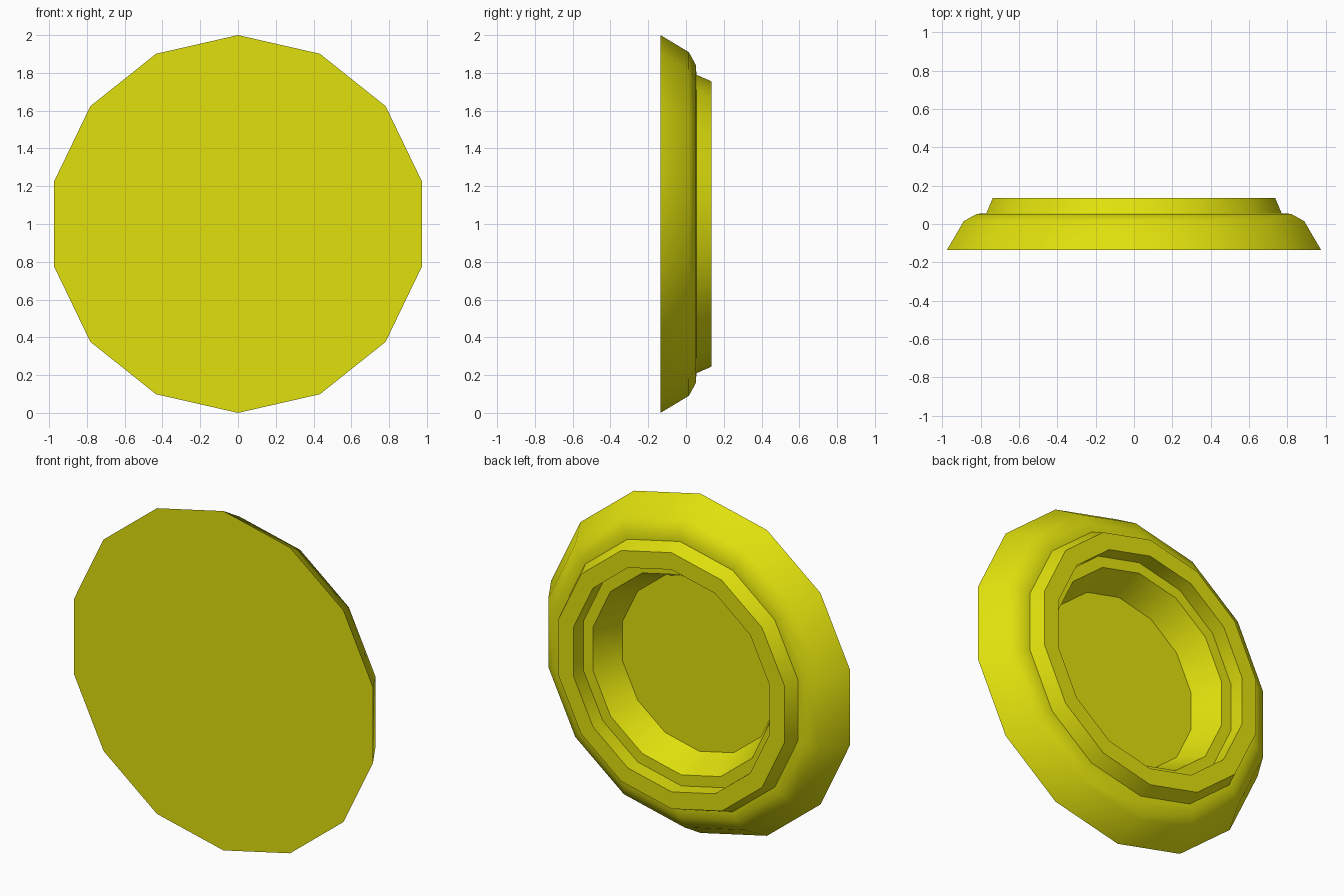
import bpy, bmesh, math

if "Cube" in bpy.data.objects:
    bpy.data.objects.remove(bpy.data.objects["Cube"])

SIDES = 14

# one flat yellow
yellow = bpy.data.materials.new("bright_yellow")
yellow.diffuse_color = (0.75, 0.75, 0.004, 1)
yellow.use_nodes = True
yellow.node_tree.nodes["Principled BSDF"].inputs["Base Color"].default_value = yellow.diffuse_color


def lathe(name, profile):
    """Revolve (radius, y) points about the y axis at z = 1, capping both ends."""
    bm = bmesh.new()
    rings = []
    for r, y in profile:
        ring = []
        for i in range(SIDES):
            a = 2 * math.pi * i / SIDES
            ring.append(bm.verts.new((r * math.sin(a), y, 1 + r * math.cos(a))))
        rings.append(ring)
    for lo, hi in zip(rings, rings[1:]):
        for i in range(SIDES):
            j = (i + 1) % SIDES
            bm.faces.new((lo[i], lo[j], hi[j], hi[i]))
    bm.faces.new(rings[0])
    bm.faces.new(rings[-1])
    bmesh.ops.recalc_face_normals(bm, faces=bm.faces)
    me = bpy.data.meshes.new(name)
    bm.to_mesh(me)
    bm.free()
    me.materials.append(yellow)
    ob = bpy.data.objects.new(name, me)
    bpy.context.collection.objects.link(ob)
    bpy.ops.object.select_all(action='DESELECT')
    ob.select_set(True)
    bpy.context.view_layer.objects.active = ob
    bpy.ops.object.shade_smooth_by_angle(angle=math.radians(40))
    return ob


# cap: front disc, bevelled flank, back collar, stepped hollow
lathe("round_cap", [
    (1.00, -0.135),   # front rim
    (0.91, 0.015),    # flank
    (0.84, 0.053),    # shoulder
    (0.79, 0.055),    # collar base
    (0.755, 0.135),   # collar top
    (0.655, 0.135),   # collar inner edge
    (0.655, 0.043),   # ledge
    (0.59, 0.043),    # well mouth
    (0.515, -0.125),  # well floor
])
